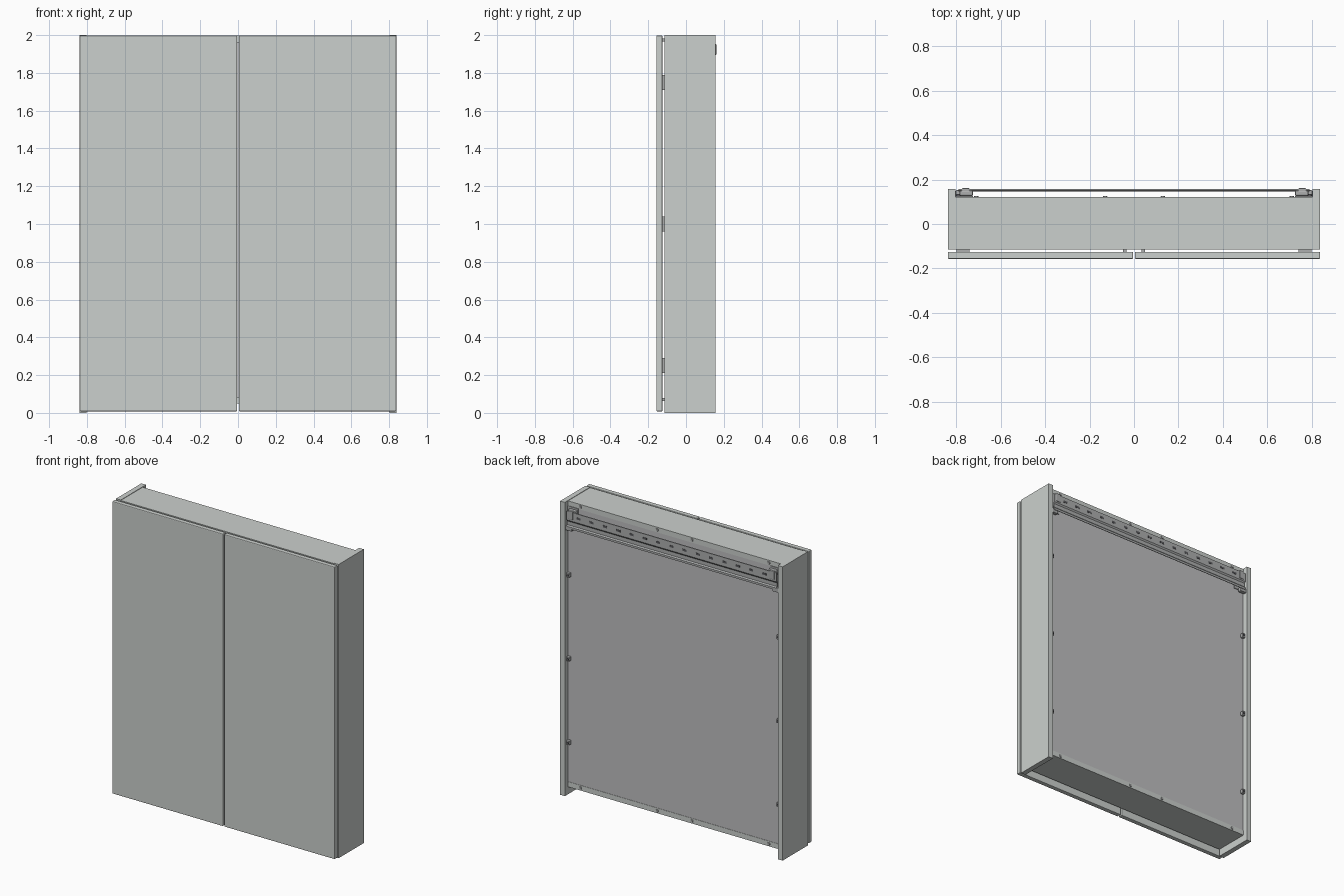
import bpy, bmesh, math
from mathutils import Matrix

if "Cube" in bpy.data.objects:
    bpy.data.objects.remove(bpy.data.objects["Cube"])


def material(name, rgb):
    m = bpy.data.materials.new(name)
    m.diffuse_color = (*rgb, 1)
    m.use_nodes = True
    m.node_tree.nodes["Principled BSDF"].inputs["Base Color"].default_value = m.diffuse_color
    return m


BODY = material("pale grey", (0.60, 0.63, 0.61))
BACK = material("neutral grey", (0.52, 0.52, 0.53))
METAL = material("metal grey", (0.42, 0.43, 0.43))
DARK = material("dark grey", (0.10, 0.10, 0.11))


def finish(bm, name, mat):
    bmesh.ops.recalc_face_normals(bm, faces=bm.faces)
    mesh = bpy.data.meshes.new(name)
    bm.to_mesh(mesh)
    bm.free()
    mesh.materials.append(mat)
    ob = bpy.data.objects.new(name, mesh)
    bpy.context.collection.objects.link(ob)
    return ob


def box(name, x, y, z, mat, bevel=0):
    """Box from (min, max) ranges, with an optional rounded edge."""
    bm = bmesh.new()
    bmesh.ops.create_cube(bm, size=1)
    for v in bm.verts:
        for i, r in enumerate((x, y, z)):
            v.co[i] = sum(r) / 2 + v.co[i] * (r[1] - r[0])
    if bevel:
        bmesh.ops.bevel(bm, geom=bm.edges[:], offset=bevel, segments=2,
                        profile=0.5, affect='EDGES')
    return finish(bm, name, mat)


def mirror_box(name, x, y, z, mat, bevel=0):
    """The same box on the right and on the left."""
    box(name + "_right", x, y, z, mat, bevel)
    box(name + "_left", (-x[1], -x[0]), y, z, mat, bevel)


def disc(name, x, y, z, r, depth, mat, axis='Y'):
    bm = bmesh.new()
    bmesh.ops.create_cone(bm, cap_ends=True, segments=16, radius1=r, radius2=r * 0.8, depth=depth)
    rot = Matrix.Rotation(-math.pi / 2, 4, 'X') if axis == 'Y' else Matrix()
    bm.transform(Matrix.Translation((x, y, z)) @ rot)
    return finish(bm, name, mat)


def extrude_x(name, profile, x0, x1, mat):
    """Closed (y, z) profile pulled along x."""
    bm = bmesh.new()
    face = bm.faces.new([bm.verts.new((x0, y, z)) for y, z in profile])
    new = bmesh.ops.extrude_face_region(bm, geom=[face])["geom"]
    bmesh.ops.translate(bm, vec=(x1 - x0, 0, 0),
                        verts=[g for g in new if isinstance(g, bmesh.types.BMVert)])
    return finish(bm, name, mat)


# Carcass: sides, top, recessed bottom and recessed back
mirror_box("side_panel", (0.803, 0.838), (-0.115, 0.157), (0, 2), BODY)
box("top_panel", (-0.803, 0.803), (-0.115, 0.122), (1.962, 1.997), BODY)
box("bottom_panel", (-0.803, 0.803), (-0.115, 0.122), (0.05, 0.085), BODY)
box("back_panel", (-0.803, 0.803), (0.112, 0.12), (0.085, 1.962), BACK)

# Doors with softened edges, and the bumpers behind them
mirror_box("door", (0.004, 0.838), (-0.157, -0.125), (0.008, 1.998), BODY, 0.005)
for z in (0.07, 1.975):
    mirror_box("door_bumper", (0.033, 0.049), (-0.126, -0.114), (z - 0.008, z + 0.008), METAL)

# Hinge plates seen in the slit between door and side
for z in (0.25, 1.0, 1.75):
    mirror_box("hinge", (0.74, 0.80), (-0.125, -0.06), (z - 0.04, z + 0.04), METAL)

# Wall rail: stepped strip with a lip, and a row of slots
extrude_x("wall_rail", [(0.150, 1.945), (0.157, 1.945), (0.157, 1.885), (0.150, 1.875),
                        (0.150, 1.850), (0.157, 1.842), (0.157, 1.828), (0.153, 1.828),
                        (0.153, 1.840), (0.146, 1.848), (0.146, 1.877), (0.153, 1.888),
                        (0.153, 1.940), (0.150, 1.940)], -0.79, 0.79, METAL)
for i in range(15):
    x = (i - 7) * 0.1
    box("rail_slot", (x - 0.015, x + 0.015), (0.155, 0.1585), (1.908, 1.922), DARK)

# Hanging brackets at both ends of the rail
mirror_box("bracket_plate", (0.725, 0.803), (0.12, 0.126), (1.83, 1.965), METAL)
mirror_box("bracket_body", (0.725, 0.785), (0.126, 0.150), (1.86, 1.955), METAL, 0.006)
mirror_box("bracket_hook", (0.74, 0.775), (0.145, 0.161), (1.895, 1.952), METAL, 0.004)
mirror_box("bracket_foot", (0.755, 0.803), (0.126, 0.152), (1.81, 1.84), METAL, 0.004)
for sx in (-1, 1):
    for z in (1.87, 1.93):
        disc("bracket_screw", sx * 0.79, 0.13, z, 0.011, 0.012, DARK)

# Screws along the top and bottom of the back panel
for x in (-0.71, -0.13, 0.13, 0.71):
    for z in (0.067, 1.98):
        disc("back_screw", x, 0.123, z, 0.011, 0.008, METAL)

# Clips holding the back panel to the sides
for z in (0.36, 0.93, 1.50):
    mirror_box("back_clip", (0.780, 0.803), (0.12, 0.142), (z - 0.015, z + 0.015), METAL, 0.004)
    for sx in (-1, 1):
        disc("clip_screw", sx * 0.79, 0.143, z, 0.008, 0.006, DARK)
